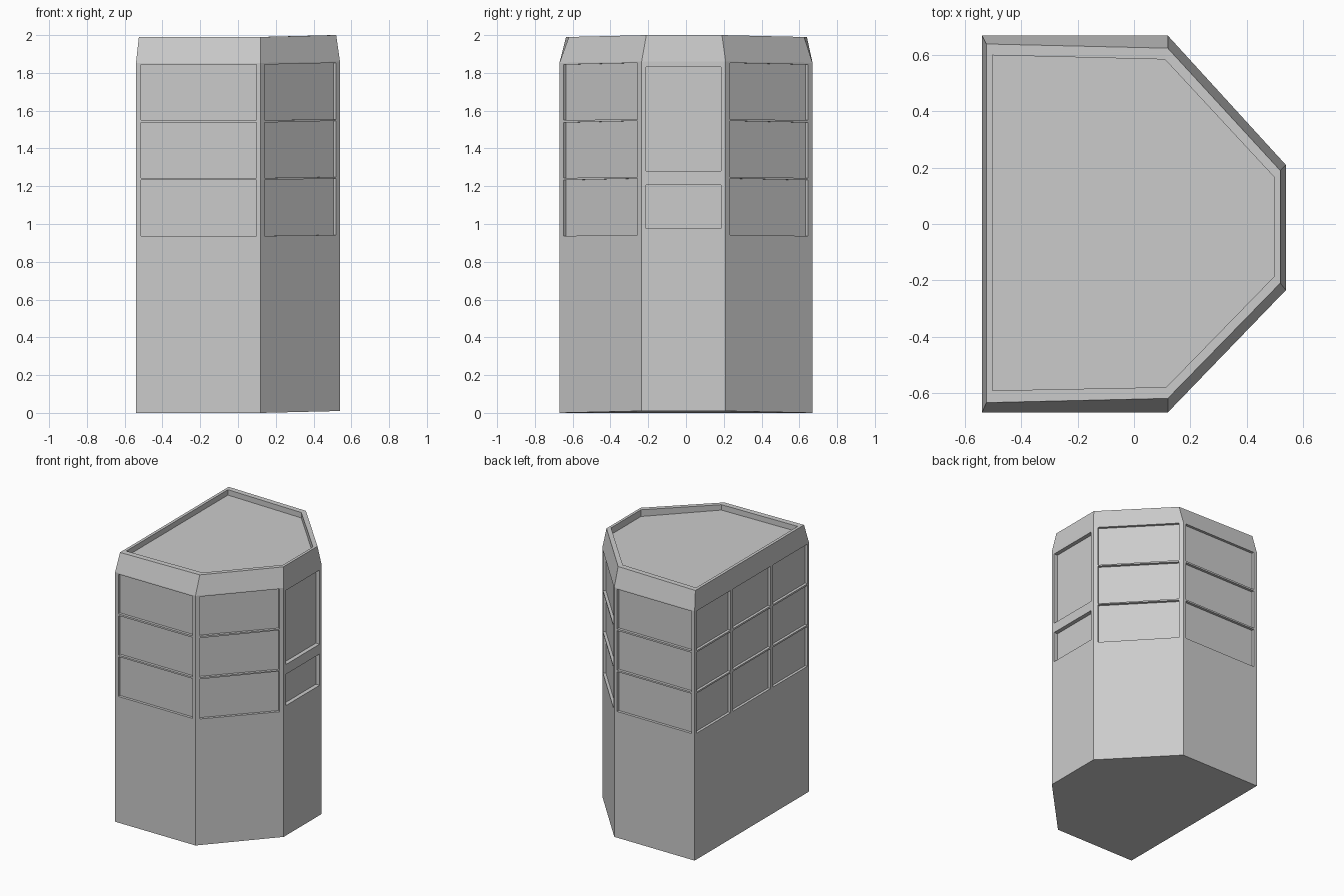
import bpy, bmesh
from mathutils import Vector

if "Cube" in bpy.data.objects:
    bpy.data.objects.remove(bpy.data.objects["Cube"])

# Footprint, tapered roof edge and inner parapet outline (counter-clockwise)
BASE = [(-.54, -.67), (.12, -.67), (.54, -.235), (.54, .21), (.12, .67), (-.54, .67)]
TOP = [(-.525, -.635), (.12, -.62), (.52, -.21), (.52, .19), (.12, .625), (-.525, .64)]
INNER = [(-.503, -.592), (.115, -.58), (.5, -.185), (.5, .165), (.11, .585), (-.503, .6)]


def ring(bm, pts, z, rise=0.0):
    """Outline at height z, lifted slightly on the +x side."""
    return [bm.verts.new((x, y, z + (rise if x > .3 else 0))) for x, y in pts]


def make_object(name, bm):
    bmesh.ops.triangulate(bm, faces=[f for f in bm.faces if len(f.verts) > 4])
    bmesh.ops.recalc_face_normals(bm, faces=bm.faces)
    mesh = bpy.data.meshes.new(name)
    bm.to_mesh(mesh)
    bm.free()
    ob = bpy.data.objects.new(name, mesh)
    bpy.context.collection.objects.link(ob)
    return ob


# Building shell: wall, sloped cornice, parapet rim, sunken roof
bm = bmesh.new()
rings = [ring(bm, BASE, 0, .01), ring(bm, BASE, 1.853, .007), ring(bm, TOP, 1.99, .01),
         ring(bm, INNER, 1.99, .01), ring(bm, INNER, 1.95)]
for a, b in zip(rings, rings[1:]):
    for i in range(6):
        j = (i + 1) % 6
        bm.faces.new((a[i], a[j], b[j], b[i]))
bm.faces.new(rings[0][::-1])
bm.faces.new(rings[-1])
building = make_object("building", bm)

# Window recess cutters, placed along each wall
cut = bmesh.new()


def window(side, u0, u1, z0, z1, depth=.02, tilt0=0.0, tilt1=0.0):
    a, b = Vector(BASE[side]), Vector(BASE[(side + 1) % 6])
    d = (b - a).normalized()
    n = Vector((d.y, -d.x))
    loops = []
    for off in (.02, -depth):
        p, q = a.lerp(b, u0) + n * off, a.lerp(b, u1) + n * off
        loops.append([cut.verts.new((v.x, v.y, z)) for v, z in
                      ((p, z0 + tilt0 * .5), (q, z0 + tilt1 * .5), (q, z1 + tilt1), (p, z1 + tilt0))])
    o, i = loops
    cut.faces.new(o)
    cut.faces.new(i[::-1])
    for k in range(4):
        m = (k + 1) % 4
        cut.faces.new((o[m], o[k], i[k], i[m]))


for z0, z1 in ((.937, 1.232), (1.244, 1.537), (1.55, 1.844)):
    window(0, .04, .965, z0, z1)
    window(4, .035, .96, z0, z1)
    window(1, .05, .95, z0, z1, tilt1=.009)
    window(3, .05, .95, z0, z1, tilt0=.009)
    for u0, u1 in ((.018, .315), (.338, .665), (.688, .988)):
        window(5, u0, u1, z0, z1)
for z0, z1 in ((.975, 1.207), (1.28, 1.83)):
    window(2, .055, .945, z0, z1, depth=.03)
cutter = make_object("window_cutters", cut)
cutter.hide_render = True

mod = building.modifiers.new("window_recesses", 'BOOLEAN')
mod.operation = 'DIFFERENCE'
mod.solver = 'EXACT'
mod.object = cutter
bpy.context.view_layer.objects.active = building
building.select_set(True)
bpy.ops.object.modifier_apply(modifier=mod.name)
bpy.data.objects.remove(cutter)
